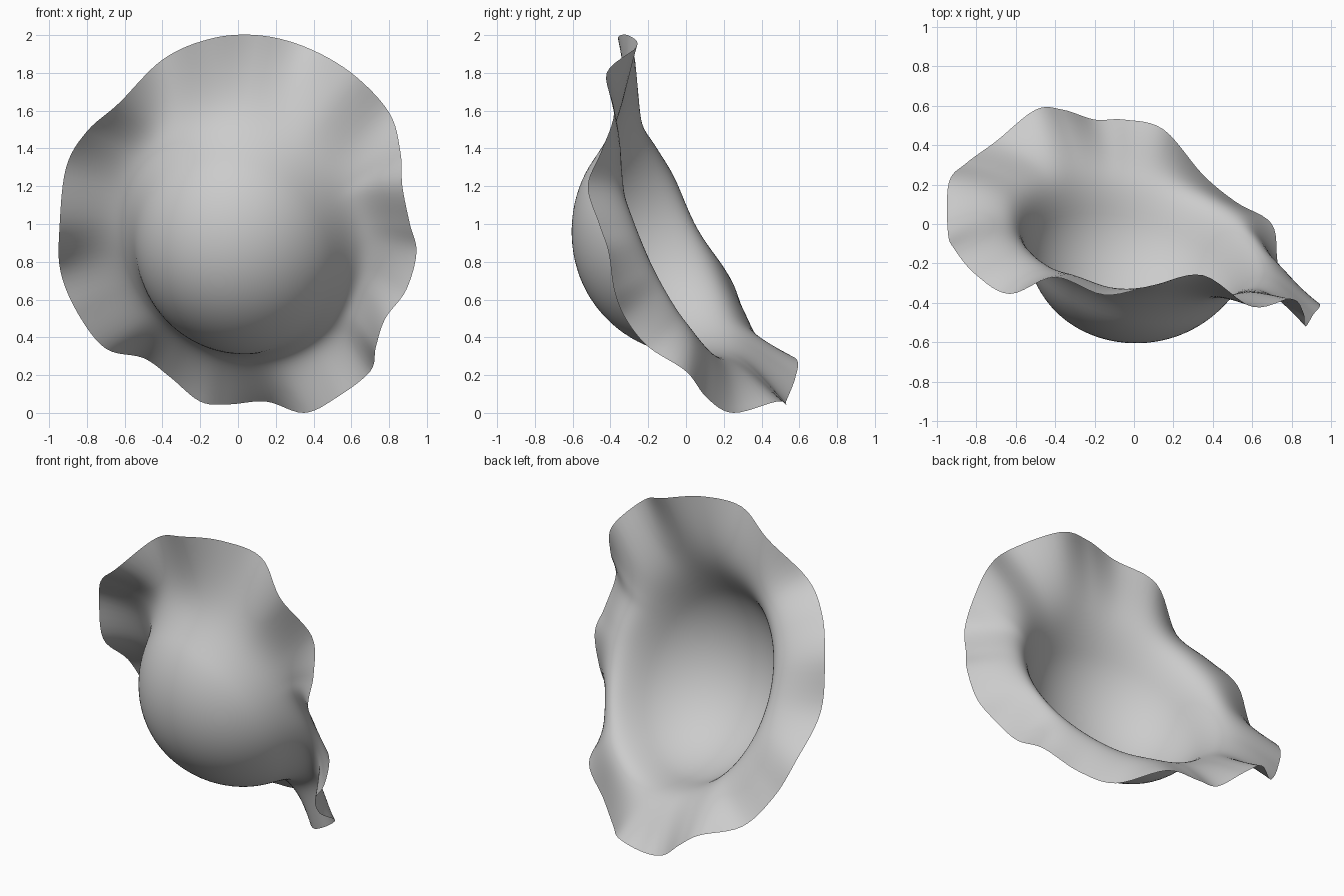
import bpy, bmesh, math
from mathutils import Vector

if "Cube" in bpy.data.objects:
    bpy.data.objects.remove(bpy.data.objects["Cube"])

# Ruffled rim, clockwise from the top as seen from the front (x, y, z)
RIM = [Vector(p) for p in [
    (0.10, -.31, 2.0), (0.35, -.26, 1.94), (0.60, -.42, 1.80), (0.80, -.38, 1.59),
    (0.86, -.45, 1.38), (0.87, -.52, 1.20), (0.91, -.46, 1.0), (0.945, -.41, .85),
    (0.89, -.38, .65), (0.78, -.32, .50), (0.73, -.20, .35), (0.70, 0.0, .22),
    (0.52, .11, .08), (0.35, .25, 0.0), (0.15, .48, .06), (-.05, .53, .045),
    (-.20, .53, .06), (-.36, .58, .19), (-.50, .58, .29), (-.70, .42, .34),
    (-.85, .31, .53), (-.94, .21, .75), (-.945, -.04, .98), (-.91, -.13, 1.3),
    (-.80, -.26, 1.49), (-.63, -.355, 1.64), (-.40, -.27, 1.87), (-.15, -.36, 1.98)]]
N = len(RIM)

# Bowl: part of a slightly stretched sphere whose opening faces along AXIS
CENTRE, RADIUS = Vector((0, 0, .93)), 0.6
AXIS = Vector((.25, 1, .46)).normalized()
SIDE = Vector((0, 0, 1)).cross(AXIS).normalized()
UP = AXIS.cross(SIDE)
SUB, BOWL, FLANGE = 6, 18, 20
HEIGHTS = [(p - CENTRE).dot(AXIS) for p in RIM]


def spline(i, t, src):
    a, b, c, d = (src[(i + k) % N] for k in (-1, 0, 1, 2))
    return .5 * (2*b + (c - a)*t + (2*a - 5*b + 4*c - d)*t*t + (3*b - a - 3*c + d)*t**3)


# Rim heights with the ruffles averaged out, used inside the flange
CALM = [sum(HEIGHTS[(i + k) % N] for k in range(-3, 4)) / 7 for i in range(N)]


def spoke(r, calm):
    """Points from the bowl outward to rim point r."""
    v = r - CENTRE
    flat = v - AXIS * v.dot(AXIS)
    out = flat.normalized()
    s, t = out.dot(SIDE), out.dot(UP)
    cap = math.radians(66 - 2*t)

    def bowl(f):
        k = 1 + (.06*t*t + .02*t - .06*s - .03*s*s) * math.sin(f)
        return CENTRE + RADIUS * (k*out*math.sin(f) - AXIS*math.cos(f))

    pts = [bowl(cap * k / BOWL) for k in range(1, BOWL + 1)]
    p0 = pts[-1]
    tangent = (p0 - bowl(cap - .02)).normalized()
    lip = .68 - .03*s + .04*t*t + .02*t
    ctrl = [p0, p0 + .21*tangent, CENTRE + out*lip - AXIS*(.01 + .02*s),
            CENTRE + out*(.5*lip + .5*flat.length) + AXIS*(.4*calm + .25*v.dot(AXIS)), r]
    for k in range(1, FLANGE + 1):
        u = k / FLANGE
        pts.append(sum((math.comb(4, j) * u**j * (1-u)**(4-j) * c
                        for j, c in enumerate(ctrl)), Vector()))
    return pts


# Ruffled bowl surface
bm = bmesh.new()
pole = bm.verts.new(CENTRE - AXIS * RADIUS)
rows = [[bm.verts.new(p) for p in spoke(spline(i, s / SUB, RIM), spline(i, s / SUB, CALM))]
        for i in range(N) for s in range(SUB)]
for a, b in zip(rows, rows[1:] + rows[:1]):
    bm.faces.new((pole, a[0], b[0]))
    for k in range(len(a) - 1):
        bm.faces.new((a[k], a[k+1], b[k+1], b[k]))
bmesh.ops.recalc_face_normals(bm, faces=bm.faces)
mesh = bpy.data.meshes.new("ruffled_bowl")
bm.to_mesh(mesh)
bm.free()
bowl = bpy.data.objects.new("ruffled_bowl", mesh)
bpy.context.collection.objects.link(bowl)
for p in mesh.polygons:
    p.use_smooth = True
